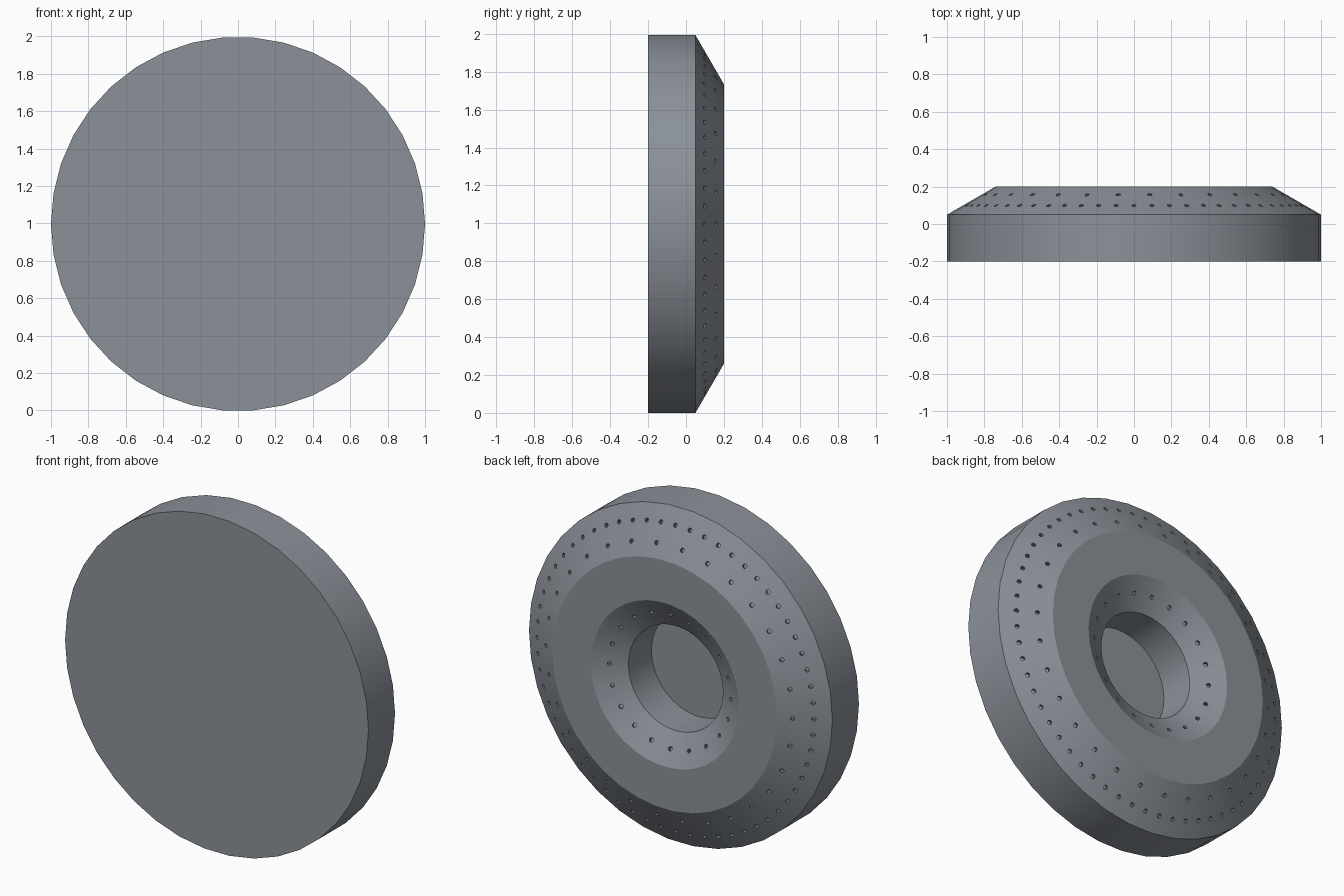
import bpy, bmesh
from math import pi, cos, sin, radians
from mathutils import Vector, Matrix

if "Cube" in bpy.data.objects:
    bpy.data.objects.remove(bpy.data.objects["Cube"])

SIDES = 38
CZ = cos(pi / SIDES)          # centre height so the lowest flat rests on z = 0


def new_object(name, bm):
    mesh = bpy.data.meshes.new(name)
    bm.to_mesh(mesh)
    bm.free()
    obj = bpy.data.objects.new(name, mesh)
    bpy.context.collection.objects.link(obj)
    return obj


# Disc body: (radius, y) profile turned about the y axis, capped at both ends
profile = [(1.0, -0.2), (1.0, 0.05), (0.74, 0.2),
           (0.488, 0.2), (0.312, 0.097), (0.312, -0.12)]
bm = bmesh.new()
rings = []
for r, y in profile:
    rings.append([bm.verts.new((r * cos(2 * pi * i / SIDES), y,
                                CZ + r * sin(2 * pi * i / SIDES)))
                  for i in range(SIDES)])
for a, b in zip(rings, rings[1:]):
    for i in range(SIDES):
        j = (i + 1) % SIDES
        bm.faces.new((a[i], a[j], b[j], b[i]))
bm.faces.new(rings[0])
bm.faces.new(rings[-1])
bmesh.ops.recalc_face_normals(bm, faces=bm.faces)
body = new_object("burner_disc", bm)

# Dark slate metal
metal = bpy.data.materials.new("dark_metal")
metal.diffuse_color = (0.26, 0.285, 0.32, 1)
metal.use_nodes = True
metal.node_tree.nodes["Principled BSDF"].inputs["Base Color"].default_value = metal.diffuse_color
body.data.materials.append(metal)

# Hole cutters: rings of small cylinders set square to the sloped faces
# (count, radius of ring, y, outward normal as radial and y parts)
hole_rows = [(60, 0.913, 0.10, (0.50, 0.866)),
             (30, 0.813, 0.158, (0.50, 0.866)),
             (20, 0.400, 0.149, (-0.505, 0.863))]
bm = bmesh.new()
for count, r, y, (nr, ny) in hole_rows:
    for k in range(count):
        a = 2 * pi * k / count
        radial = Vector((cos(a), 0, sin(a)))
        normal = radial * nr + Vector((0, ny, 0))
        pos = radial * r + Vector((0, y, CZ))
        turn = normal.to_track_quat('Z', 'Y').to_matrix().to_4x4()
        bmesh.ops.create_cone(bm, cap_ends=True, segments=10, radius1=0.0125,
                              radius2=0.0125, depth=0.05,
                              matrix=Matrix.Translation(pos) @ turn)
cutter = new_object("hole_cutter", bm)
cutter.data.materials.append(metal)
cutter.hide_render = True

# Drill the holes
drill = body.modifiers.new("holes", 'BOOLEAN')
drill.operation = 'DIFFERENCE'
drill.solver = 'EXACT'
drill.object = cutter
bpy.context.view_layer.objects.active = body
body.select_set(True)
bpy.ops.object.modifier_apply(modifier=drill.name)
bpy.data.objects.remove(cutter, do_unlink=True)

# Smooth round faces, crisp edges
bpy.ops.object.shade_smooth_by_angle(angle=radians(25))

# True cone normals on the two drilled slopes, so the holes leave no streaks
mesh = body.data
normals = [Vector(n.vector) for n in mesh.corner_normals]
for face in mesh.polygons:
    if 0.82 < face.normal.y < 0.92:
        c = face.center
        slope = 0.5 if face.normal.dot(Vector((c.x, 0, c.z - CZ))) > 0 else -0.505
        for li in face.loop_indices:
            v = mesh.vertices[mesh.loops[li].vertex_index].co
            radial = Vector((v.x, 0, v.z - CZ)).normalized()
            normals[li] = (radial * slope + Vector((0, 0.866, 0))).normalized()
mesh.normals_split_custom_set([tuple(n) for n in normals])
